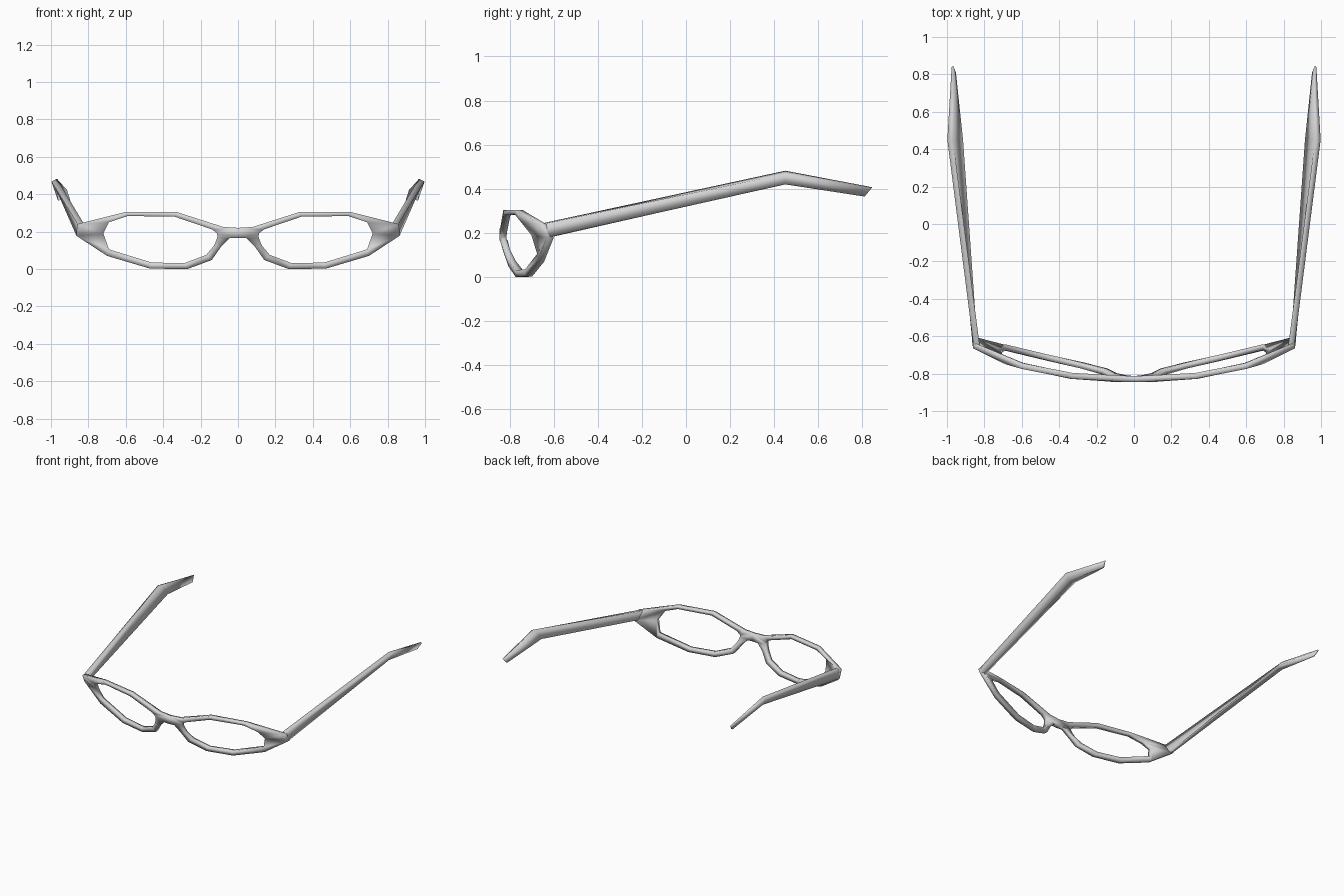
import bpy
import bmesh

cube = bpy.data.objects.get("Cube")
if cube:
    bpy.data.objects.remove(cube, do_unlink=True)

grey = bpy.data.materials.new("light_grey")
grey.use_nodes = True
colour = (0.66, 0.66, 0.66, 1)
grey.diffuse_color = colour
grey.node_tree.nodes["Principled BSDF"].inputs["Base Color"].default_value = colour


def loft(name, sections, closed):
    """Skin four-cornered sections into a smooth bar and mirror it across x."""
    bm = bmesh.new()
    rings = [[bm.verts.new(p) for p in s] for s in sections]
    for a, b in zip(rings, rings[1:]):
        for i in range(4):
            j = (i + 1) % 4
            bm.faces.new((a[i], a[j], b[j], b[i]))
    if closed:
        # join the lens opening beside the bridge
        a, b = rings[-1], rings[0]
        for i in range(3):
            bm.faces.new((a[i], a[i + 1], b[i + 1], b[i]))
    else:
        bm.faces.new(rings[-1])
    bmesh.ops.recalc_face_normals(bm, faces=bm.faces)
    # make sure the shell faces outward
    front = max(bm.faces, key=lambda f: abs(f.normal.z) + f.calc_center_median().z)
    if front.normal.z < 0:
        bmesh.ops.reverse_faces(bm, faces=bm.faces)
    for f in bm.faces:
        f.smooth = True
    mesh = bpy.data.meshes.new(name)
    bm.to_mesh(mesh)
    bm.free()
    mesh.materials.append(grey)
    ob = bpy.data.objects.new(name, mesh)
    bpy.context.collection.objects.link(ob)
    mod = ob.modifiers.new("mirror", "MIRROR")
    mod.use_clip = True
    mod.merge_threshold = 0.002


# Rim: outer x, z, inner x, z, front y
rim = [
    (0, .22, .112, .19, -.845),
    (.08, .225, .14, .212, -.842),
    (.33, .305, .34, .28, -.828),
    (.60, .305, .59, .283, -.775),
    (.86, .24, .69, .25, -.665),
    (.865, .178, .72, .19, -.632),
    (.70, .07, .69, .105, -.675),
    (.47, .002, .46, .034, -.73),
    (.27, 0, .285, .032, -.772),
    (.14, .048, .17, .075, -.805),
    (.09, .12, .128, .125, -.83),
    (.045, .165, .115, .155, -.84),
    (0, .165, .11, .172, -.845),
]
sections = []
for ox, oz, ix, iz, y in rim:
    # the wide outer corner sweeps back, so its inner edge sits further forward
    yi = y - 0.6 * max(0, ox - ix - .03)
    sections.append([(ox, y, oz), (ix, yi, iz), (ix, yi + .032, iz), (ox, y + .032, oz)])
loft("front_frame", sections, True)

# Temple arms: hinge, bend and tapered tip
loft("temple_arms", [
    [(.825, -.65, .244), (.858, -.65, .24), (.866, -.615, .182), (.838, -.625, .178)],
    [(.968, .45, .482), (.998, .45, .468), (.97, .45, .42), (.914, .45, .422)],
    [(.967, .845, .407), (.975, .84, .402), (.962, .81, .365), (.952, .81, .368)],
], False)
